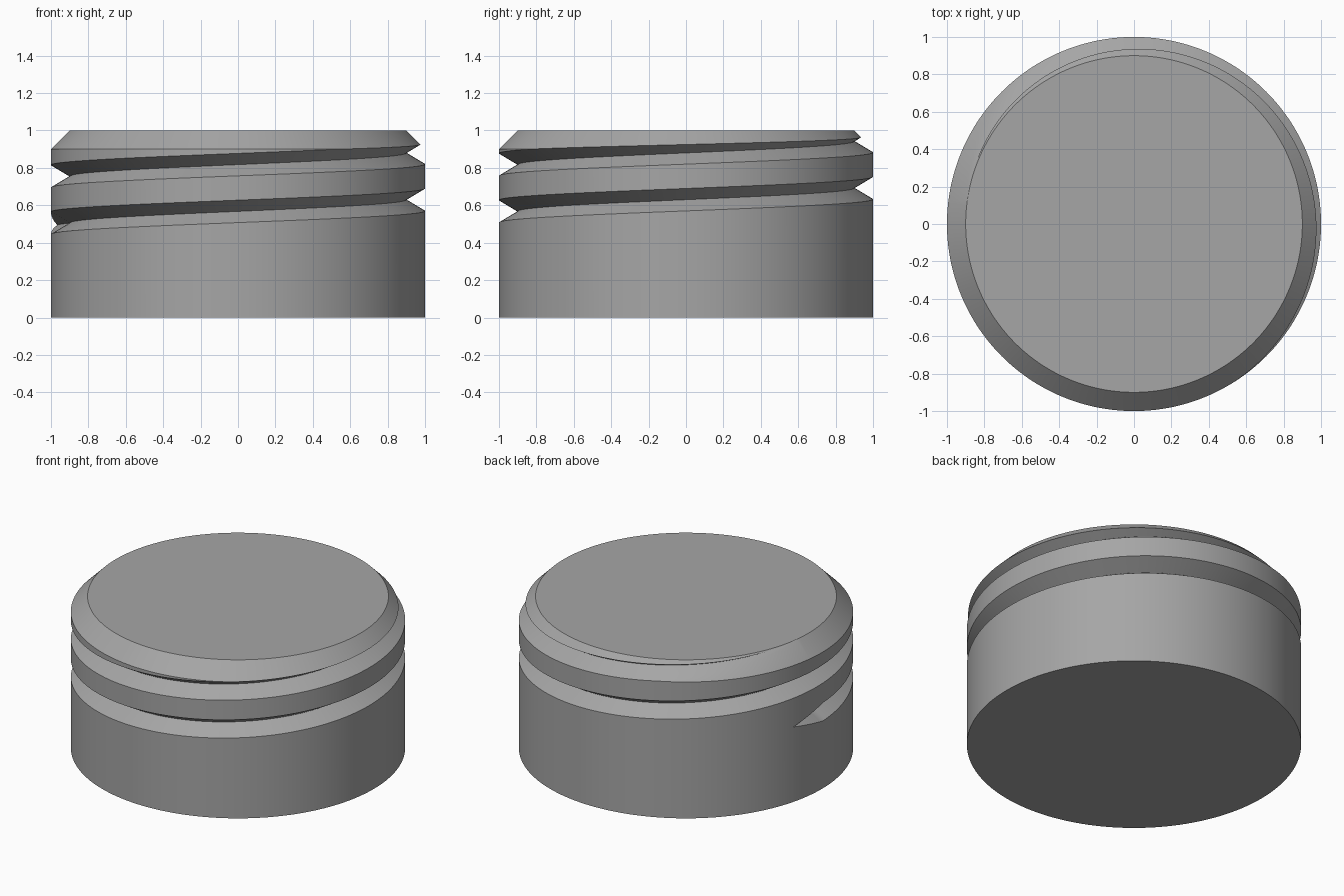
import bpy, bmesh, math

if "Cube" in bpy.data.objects:
    bpy.data.objects.remove(bpy.data.objects["Cube"])

COLS = 240                      # columns around the cap
START = 165.0                   # angle where the groove begins (degrees)
PITCH, DEPTH, HALF = 0.25, 0.10, 0.06
SHOULDER = 0.90                 # height where the top chamfer starts


def envelope(z):
    """Outer radius of the plain chamfered cylinder at height z."""
    return min(1.0, 1.0 + SHOULDER - z)


def groove(angle):
    """Lower lip, root and upper lip (radius, z) of the V groove."""
    a = 0.505 + PITCH * (angle - 180.0) / 360.0
    k = min(1.0, max(0.0, (angle - START) / (180.0 - START)))   # run-in taper
    if a >= 1.0:
        return [(0.9, 1.0)] * 3
    low = (1.0, a - HALF * k)
    if low[1] > SHOULDER:                       # lip lies on the chamfer
        d = (1.0 - a) / 0.4
        low = (0.9 + d, 1.0 - d)
    up = (1.0, a + HALF * k)
    if up[1] > SHOULDER:
        d = (1.0 - a) / 1.6
        up = (0.9 + d, 1.0 - d)
    return [low, (1.0 - DEPTH * k, a), up]


def column(angle):
    """Profile from base to top rim at one angle."""
    pts = [(1.0, 0.0)]
    turns = [groove(angle + 360.0 * i) for i in range(3)] + [[(0.9, 1.0)]]
    for this, nxt in zip(turns, turns[1:]):
        z = min(max(SHOULDER, this[2][1]), nxt[0][1])
        pts += this + [(envelope(z), z)]
    return pts + [(0.9, 1.0)]


# Threaded body: wall, helical groove and chamfer as one skin
bm = bmesh.new()
cols = []
for i in range(COLS + 1):
    deg = START + 360.0 * i / COLS
    c, s = math.cos(math.radians(deg)), math.sin(math.radians(deg))
    cols.append([bm.verts.new((r * c, r * s, z)) for r, z in column(deg)])
for a, b in zip(cols, cols[1:]):
    for j in range(len(a) - 1):
        bm.faces.new((a[j], b[j], b[j + 1], a[j + 1]))

# Flat base and top
bm.faces.new([c[0] for c in reversed(cols[:-1])])
bm.faces.new([c[-1] for c in cols[:-1]])
bmesh.ops.remove_doubles(bm, verts=bm.verts[:], dist=1e-5)

mesh = bpy.data.meshes.new("threaded_cap")
bm.to_mesh(mesh)
bm.free()
cap = bpy.data.objects.new("threaded_cap", mesh)
bpy.context.collection.objects.link(cap)

grey = bpy.data.materials.new("mid_grey")
grey.diffuse_color = (0.38, 0.38, 0.38, 1.0)
grey.use_nodes = True
grey.node_tree.nodes["Principled BSDF"].inputs["Base Color"].default_value = grey.diffuse_color
mesh.materials.append(grey)

bpy.context.view_layer.objects.active = cap
cap.select_set(True)
bpy.ops.object.shade_smooth_by_angle(angle=math.radians(25))
